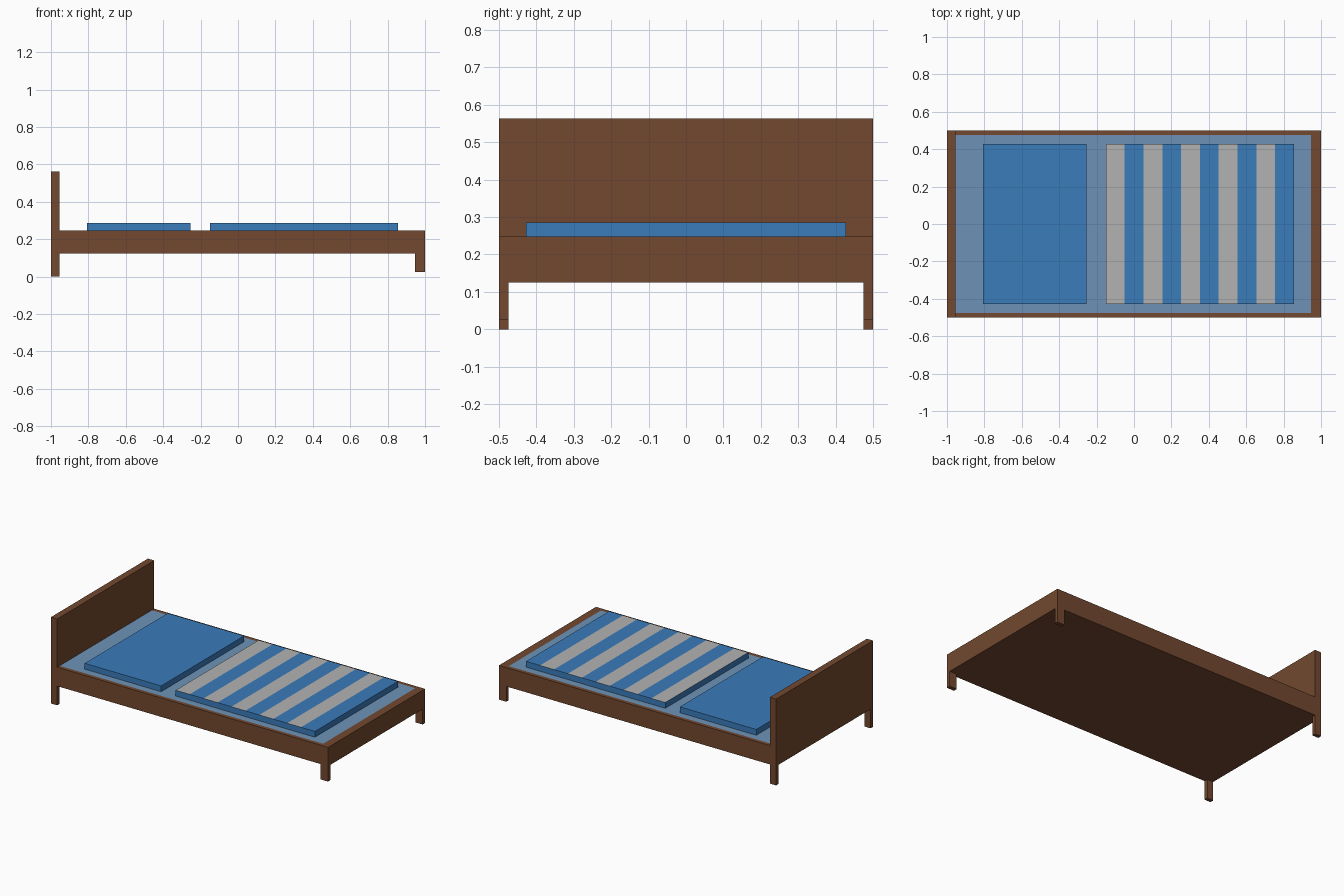
import bpy, bmesh
from mathutils import Vector

if "Cube" in bpy.data.objects:
    bpy.data.objects.remove(bpy.data.objects["Cube"])


def material(name, rgb):
    mat = bpy.data.materials.new(name)
    mat.diffuse_color = (*rgb, 1)
    mat.use_nodes = True
    mat.node_tree.nodes["Principled BSDF"].inputs["Base Color"].default_value = mat.diffuse_color
    return mat


wood = material("brown_wood", (0.17, 0.066, 0.028))
blue = material("blue_fabric", (0.042, 0.2, 0.49))
pale_blue = material("pale_blue_sheet", (0.153, 0.29, 0.47))
grey = material("grey_fabric", (0.45, 0.45, 0.45))


def box(name, x, y, z, *mats, edit=None):
    bm = bmesh.new()
    bmesh.ops.create_cube(bm, size=1)
    lo, hi = Vector((x[0], y[0], z[0])), Vector((x[1], y[1], z[1]))
    for v in bm.verts:
        v.co = (lo + hi) / 2 + v.co * (hi - lo)
    if edit:
        edit(bm)
    mesh = bpy.data.meshes.new(name)
    bm.to_mesh(mesh)
    bm.free()
    for mat in mats:
        mesh.materials.append(mat)
    obj = bpy.data.objects.new(name, mesh)
    bpy.context.collection.objects.link(obj)
    return obj


HEAD, FOOT = -0.955, 0.947      # inner faces of headboard and foot rail
BASE, TOP = 0.125, 0.248        # frame underside and top
HALF, INNER = 0.5, 0.475        # outer and inner half widths


# Frame with a shallow pocket for the mattress
def cut_pocket(bm):
    for co, no in (((FOOT, 0, 0), (1, 0, 0)),
                   ((0, INNER, 0), (0, 1, 0)), ((0, -INNER, 0), (0, 1, 0))):
        top = [f for f in bm.faces if f.normal.z > 0.9]
        geom = top + list({e for f in top for e in f.edges}) + list({v for f in top for v in f.verts})
        bmesh.ops.bisect_plane(bm, geom=geom, plane_co=co, plane_no=no)
    pocket = [f for f in bm.faces if f.normal.z > 0.9
              and f.calc_center_median().x < FOOT
              and abs(f.calc_center_median().y) < INNER]
    walls = bmesh.ops.extrude_face_region(bm, geom=pocket)
    bmesh.ops.delete(bm, geom=pocket, context='FACES')
    for v in walls["geom"]:
        if isinstance(v, bmesh.types.BMVert):
            v.co.z -= 0.02
    bmesh.ops.recalc_face_normals(bm, faces=bm.faces)


box("bed_frame", (HEAD, 1), (-HALF, HALF), (BASE, TOP), wood, edit=cut_pocket)
box("headboard", (-1, HEAD), (-HALF, HALF), (BASE, 0.563), wood)

# Legs at the four corners; the foot legs are shorter
for side, y in (("front", (-HALF, -INNER)), ("back", (INNER, HALF))):
    box(f"{side}_head_leg", (-1, HEAD), y, (0, BASE), wood)
    box(f"{side}_foot_leg", (FOOT, 1), y, (0.025, BASE), wood)

# Mattress fills the pocket flush with the rails
box("mattress", (HEAD, FOOT), (-INNER, INNER), (TOP - 0.02, TOP), pale_blue)
box("pillow", (-0.807, -0.255), (-0.428, 0.428), (TOP, 0.286), blue)

# Blanket: ten bands, alternate ones grey on the top face only
START, END, BANDS = -0.15, 0.855, 10
STEP = (END - START) / BANDS


def stripe(bm):
    for i in range(1, BANDS):
        geom = bm.verts[:] + bm.edges[:] + bm.faces[:]
        bmesh.ops.bisect_plane(bm, geom=geom, plane_co=(START + i * STEP, 0, 0), plane_no=(1, 0, 0))
    for f in bm.faces:
        band = int((f.calc_center_median().x - START) / STEP)
        if f.normal.z > 0.9 and band % 2 == 0:
            f.material_index = 1


box("striped_blanket", (START, END), (-0.428, 0.428), (TOP, 0.286), blue, grey, edit=stripe)
